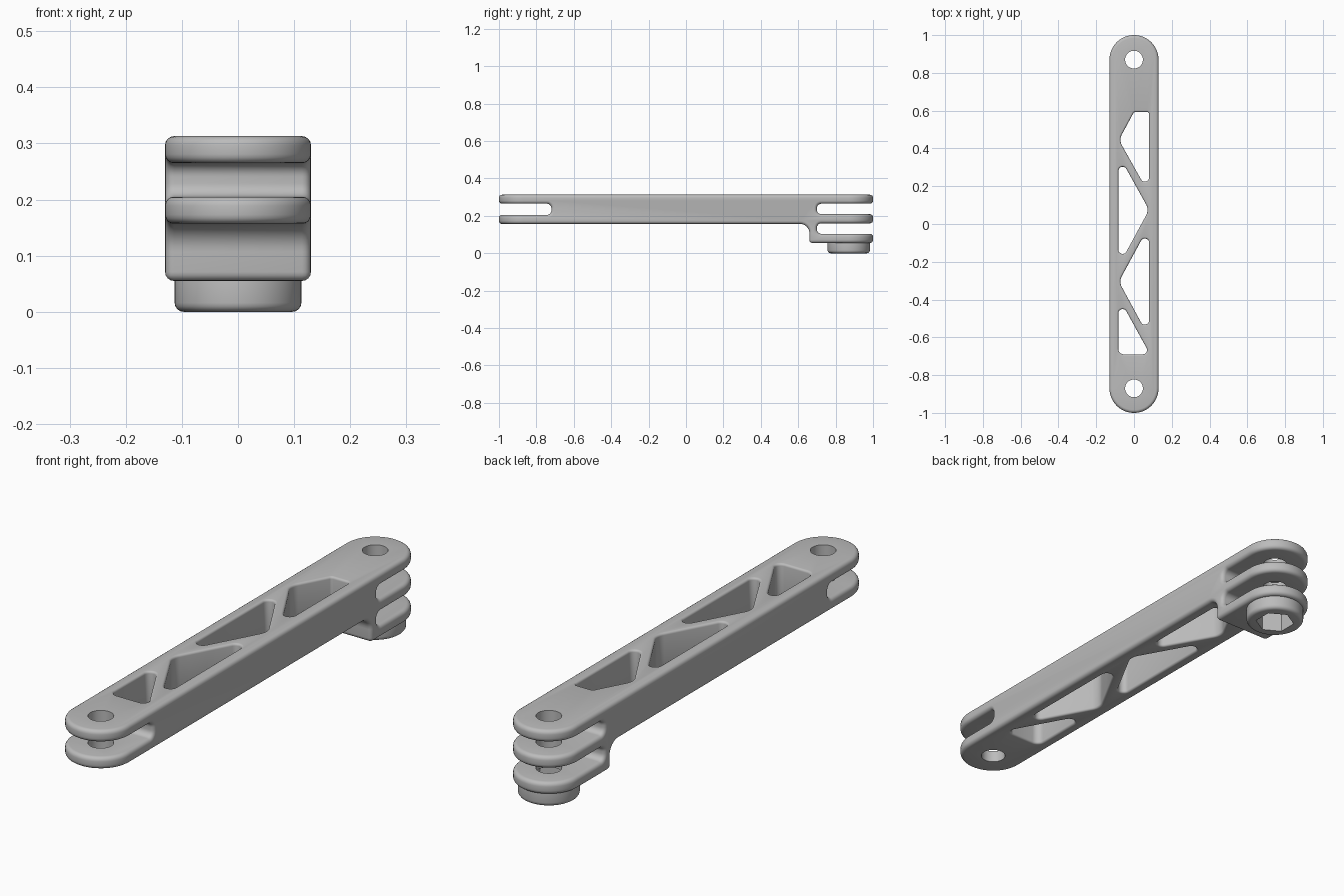
import bpy, bmesh, math
from mathutils import Vector

if "Cube" in bpy.data.objects:
    bpy.data.objects.remove(bpy.data.objects["Cube"])

HALF_W = 0.13      # half width of the bar, also the end radius
PIVOT = 0.87       # distance of each pivot hole from the centre
BOTTOM, TOP = 0.157, 0.313

grey = bpy.data.materials.new("light_grey")
grey.use_nodes = True
grey.diffuse_color = (0.5, 0.5, 0.5, 1)
grey.node_tree.nodes["Principled BSDF"].inputs["Base Color"].default_value = (0.5, 0.5, 0.5, 1)


def rounded(corners, steps=8):
    """Outline with each (a, b, radius) corner replaced by an arc."""
    out = []
    for i, (a, b, r) in enumerate(corners):
        p = Vector((a, b))
        u = (Vector(corners[i - 1][:2]) - p).normalized()
        v = (Vector(corners[(i + 1) % len(corners)][:2]) - p).normalized()
        if r == 0:
            out.append(p)
            continue
        half = u.angle(v) / 2
        centre = p + (u + v).normalized() * r / math.sin(half)
        start = p + u * r / math.tan(half) - centre
        end = p + v * r / math.tan(half) - centre
        sweep = start.angle(end)
        for k in range(steps + 1):
            t = k / steps
            out.append(centre + (start * math.sin((1 - t) * sweep)
                                 + end * math.sin(t * sweep)) / math.sin(sweep))
    return out


def prism(name, outline, low, high, along="z"):
    """Extrude an outline along z (outline in x, y) or along x (outline in y, z)."""
    bm = bmesh.new()
    place = (lambda p: (p[0], p[1], low)) if along == "z" else (lambda p: (low, p[0], p[1]))
    face = bm.faces.new([bm.verts.new(place(p)) for p in outline])
    moved = bmesh.ops.extrude_face_region(bm, geom=[face])["geom"]
    step = Vector((0, 0, high - low)) if along == "z" else Vector((high - low, 0, 0))
    bmesh.ops.translate(bm, vec=step, verts=[g for g in moved if isinstance(g, bmesh.types.BMVert)])
    bmesh.ops.recalc_face_normals(bm, faces=bm.faces)
    mesh = bpy.data.meshes.new(name)
    bm.to_mesh(mesh)
    bm.free()
    mesh.materials.append(grey)
    obj = bpy.data.objects.new(name, mesh)
    bpy.context.collection.objects.link(obj)
    return obj


def circle(y, radius, count, turn=0.0):
    return [(radius * math.cos(turn + math.tau * i / count),
             y + radius * math.sin(turn + math.tau * i / count)) for i in range(count)]


def combine(target, tool, operation="DIFFERENCE"):
    mod = target.modifiers.new("cut", "BOOLEAN")
    mod.operation, mod.solver, mod.object = operation, "EXACT", tool
    bpy.context.view_layer.objects.active = target
    bpy.ops.object.modifier_apply(modifier=mod.name)
    bpy.data.objects.remove(tool)


def round_edges(obj, width, rule=lambda c: True):
    """Fillet the sharp edges whose midpoint satisfies the rule."""
    bm = bmesh.new()
    bm.from_mesh(obj.data)
    bmesh.ops.remove_doubles(bm, verts=bm.verts, dist=0.00005)
    bmesh.ops.dissolve_limit(bm, angle_limit=0.005, verts=bm.verts, edges=bm.edges)
    sharp = [e for e in bm.edges if len(e.link_faces) == 2
             and e.calc_face_angle(0) > math.radians(40)
             and rule((e.verts[0].co + e.verts[1].co) / 2)]
    bmesh.ops.bevel(bm, geom=sharp, offset=width, offset_type="OFFSET", segments=4,
                    profile=0.5, affect="EDGES", clamp_overlap=False)
    bm.to_mesh(obj.data)
    bm.free()


def finish(obj):
    bpy.ops.object.select_all(action="DESELECT")
    obj.select_set(True)
    bpy.context.view_layer.objects.active = obj
    bpy.ops.object.shade_smooth_by_angle(angle=math.radians(35))


# Side profile: fork slot at the front, two slots and a drop block at the back
S = 0.024
side = rounded([
    (-1.1, BOTTOM, 0), (0.66, BOTTOM, 0.05), (0.66, 0.055, 0), (1.1, 0.055, 0),
    (1.1, 0.104, 0), (0.70, 0.104, S), (0.70, 0.16, S), (1.1, 0.16, 0),
    (1.1, 0.209, 0), (0.70, 0.209, S), (0.70, 0.265, S), (1.1, 0.265, 0),
    (1.1, TOP, 0), (-1.1, TOP, 0),
    (-1.1, 0.265, 0), (-0.72, 0.265, S), (-0.72, 0.205, S), (-1.1, 0.205, 0)])
arm = prism("linkage_arm", side, -0.2, 0.2, "x")

# Plan outline with round ends
ends = [(HALF_W * math.cos(math.pi * i / 32), PIVOT + HALF_W * math.sin(math.pi * i / 32))
        for i in range(33)]
combine(arm, prism("plan", ends + [(-x, -y) for x, y in ends], -0.2, 0.6), "INTERSECT")
round_edges(arm, 0.016)

# Truss windows through the bar
R = 0.0227
windows = [
    [(0, 0.593, 0.012), (0.08, 0.593, 0.012), (0.08, 0.16, R), (-0.08, 0.445, 0.06)],
    [(-0.083, 0.368, R), (0.08, 0.075, 0.06), (-0.083, -0.225, R)],
    [(0.08, -0.01, R), (0.08, -0.6, R), (-0.08, -0.305, 0.06)],
    [(-0.083, -0.385, R), (0.085, -0.69, R), (-0.083, -0.69, 0.03)]]
for outline in windows:
    combine(arm, prism("window", rounded(outline), -0.1, 0.6))
round_edges(arm, 0.009, lambda c: abs(c.x) < 0.1 and abs(c.y) < 0.6935)

# Boss under the back fork
boss = prism("nut_boss", circle(PIVOT, 0.113, 64), 0, 0.08)
round_edges(boss, 0.016)

# Pivot holes and hexagonal nut pocket
for part in (arm, boss):
    for y in (-PIVOT, PIVOT):
        combine(part, prism("pivot_hole", circle(y, 0.047, 40), -0.1, 0.6))
    combine(part, prism("nut_pocket", circle(PIVOT, 0.076, 6, math.pi / 2), -0.1, 0.085))
    finish(part)
